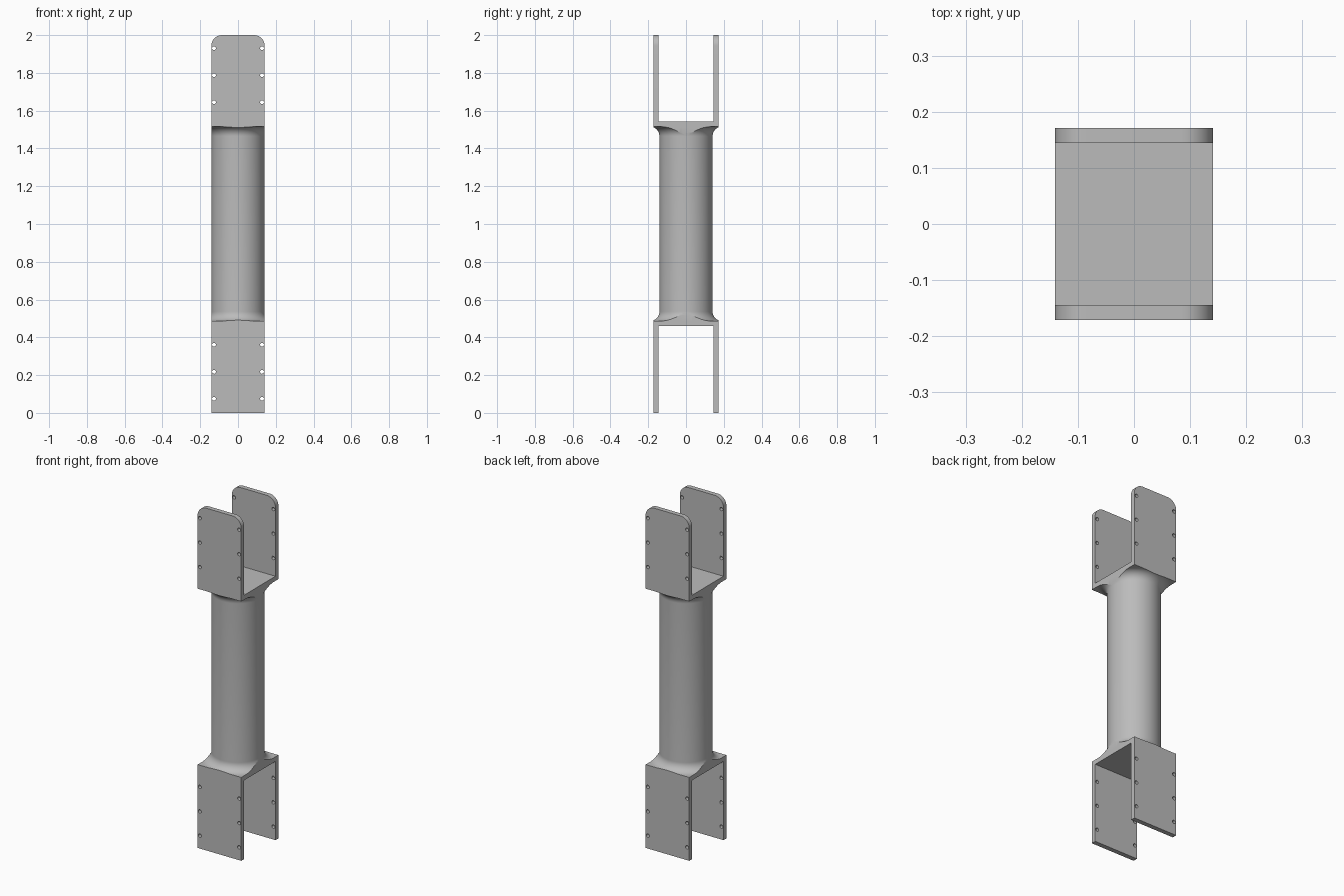
import bpy, bmesh, math
from mathutils import Vector, Matrix

if "Cube" in bpy.data.objects:
    bpy.data.objects.remove(bpy.data.objects["Cube"], do_unlink=True)

HALF_W, HALF_D, WALL = 0.141, 0.1715, 0.027
LOW_TOP, HIGH_BASE, TOP = 0.487, 1.515, 2.0
FILLET, CORNER, HOLE_R, HOLE_X = 0.05, 0.056, 0.01, 0.127

steel = bpy.data.materials.new("plain grey")
steel.use_nodes = True
GREY = (0.5, 0.5, 0.5, 1)
steel.diffuse_color = GREY
steel.node_tree.nodes["Principled BSDF"].inputs["Base Color"].default_value = GREY


def make_object(name, bm):
    bmesh.ops.recalc_face_normals(bm, faces=bm.faces)
    mesh = bpy.data.meshes.new(name)
    bm.to_mesh(mesh)
    bm.free()
    mesh.materials.append(steel)
    obj = bpy.data.objects.new(name, mesh)
    bpy.context.collection.objects.link(obj)
    return obj


def activate(obj):
    bpy.ops.object.select_all(action="DESELECT")
    obj.select_set(True)
    bpy.context.view_layer.objects.active = obj


def smooth(obj):
    activate(obj)
    bpy.ops.object.shade_smooth_by_angle(angle=math.radians(30))


def bracket(name, floor, tip, hole_heights, rounded):
    """U-shaped bracket: a side profile extruded across the width."""
    inner = HALF_D - WALL
    step = math.copysign(WALL, tip - floor)
    profile = [(-HALF_D, floor), (HALF_D, floor), (HALF_D, tip), (inner, tip),
               (inner, floor + step), (-inner, floor + step), (-inner, tip), (-HALF_D, tip)]
    bm = bmesh.new()
    face = bm.faces.new([bm.verts.new((-HALF_W, y, z)) for y, z in profile])
    grown = bmesh.ops.extrude_face_region(bm, geom=[face])
    moved = [v for v in grown["geom"] if isinstance(v, bmesh.types.BMVert)]
    bmesh.ops.translate(bm, verts=moved, vec=(2 * HALF_W, 0, 0))
    if rounded:
        # Short tip edges running through the plate thickness
        edges = [e for e in bm.edges
                 if all(abs(v.co.z - tip) < 1e-4 for v in e.verts)
                 and abs(e.verts[0].co.x - e.verts[1].co.x) < 1e-4]
        bmesh.ops.bevel(bm, geom=edges, offset=CORNER, segments=10,
                        profile=0.5, affect="EDGES")
    obj = make_object(name, bm)

    # Bolt holes through both plates
    bm = bmesh.new()
    for z in hole_heights:
        for x in (-HOLE_X, HOLE_X):
            place = Matrix.Translation((x, 0, z)) @ Matrix.Rotation(math.pi / 2, 4, "X")
            bmesh.ops.create_cone(bm, cap_ends=True, segments=20, radius1=HOLE_R,
                                  radius2=HOLE_R, depth=1, matrix=place)
    cutter = make_object(name + "_hole_cutter", bm)
    cutter.hide_render = True
    mod = obj.modifiers.new("bolt holes", "BOOLEAN")
    mod.operation, mod.solver, mod.object = "DIFFERENCE", "EXACT", cutter
    activate(obj)
    bpy.ops.object.modifier_apply(modifier=mod.name)
    bpy.data.objects.remove(cutter, do_unlink=True)
    smooth(obj)


def column():
    """Round column with flared ends, trimmed to the bracket footprint."""
    radius = HALF_W - 0.0005
    arc = [(radius + FILLET * (1 - math.cos(a)), FILLET * (1 - math.sin(a)))
           for a in (math.pi / 2 * i / 12 for i in range(13))]
    low = [(r, LOW_TOP + h) for r, h in reversed(arc)]
    high = [(r, HIGH_BASE - h) for r, h in arc]
    points = [(0, LOW_TOP)] + low + high + [(0, HIGH_BASE)]
    bm = bmesh.new()
    verts = [bm.verts.new((r, 0, z)) for r, z in points]
    edges = [bm.edges.new(pair) for pair in zip(verts, verts[1:])]
    bmesh.ops.spin(bm, geom=verts + edges, axis=(0, 0, 1), cent=(0, 0, 0),
                   angle=2 * math.pi, steps=96)
    bmesh.ops.remove_doubles(bm, verts=bm.verts, dist=1e-5)
    for axis, limit in ((Vector((1, 0, 0)), HALF_W), (Vector((0, 1, 0)), HALF_D)):
        for side in (-1, 1):
            bmesh.ops.bisect_plane(bm, geom=bm.verts[:] + bm.edges[:] + bm.faces[:],
                                   dist=1e-6, plane_co=axis * side * limit,
                                   plane_no=axis * side, clear_outer=True)
            rim = [e for e in bm.edges if e.is_boundary]
            bmesh.ops.holes_fill(bm, edges=rim, sides=0)
    smooth(make_object("column", bm))


bracket("lower_bracket", LOW_TOP, 0, (0.075, 0.217, 0.36), False)
bracket("upper_bracket", HIGH_BASE, TOP, (1.645, 1.788, 1.931), True)
column()
